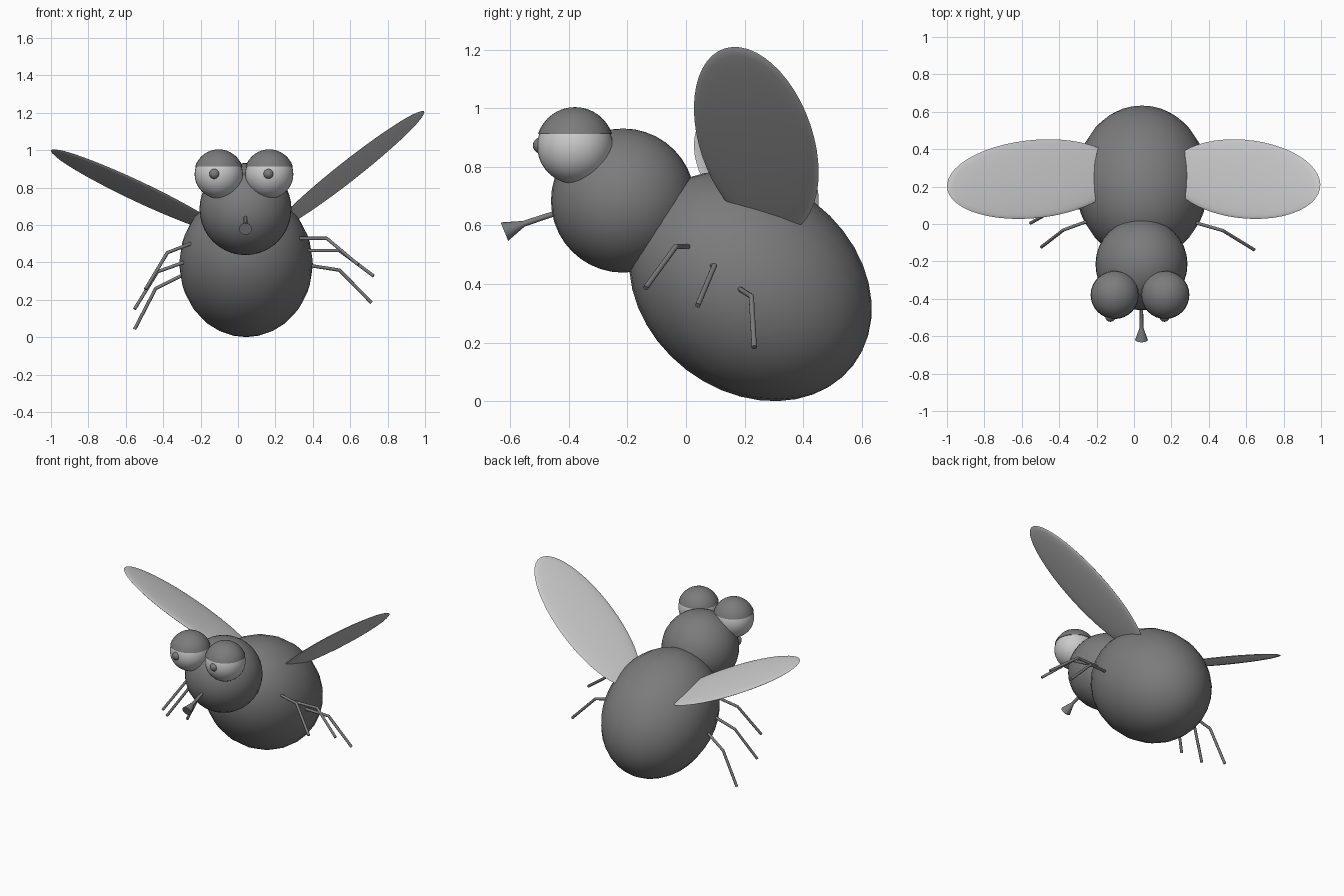
import bpy, bmesh, math
from mathutils import Vector, Matrix

if "Cube" in bpy.data.objects:
    bpy.data.objects.remove(bpy.data.objects["Cube"])

CX = 0.04  # body mid-plane

dark = bpy.data.materials.new("dark_grey")
dark.diffuse_color = (0.2, 0.2, 0.2, 1)
dark.use_nodes = True
dark.node_tree.nodes["Principled BSDF"].inputs["Base Color"].default_value = dark.diffuse_color


def finish(name, bm, mat=None, angle=40):
    bmesh.ops.recalc_face_normals(bm, faces=bm.faces)
    me = bpy.data.meshes.new(name)
    bm.to_mesh(me)
    bm.free()
    ob = bpy.data.objects.new(name, me)
    bpy.context.collection.objects.link(ob)
    if mat:
        me.materials.append(mat)
    bpy.ops.object.select_all(action='DESELECT')
    ob.select_set(True)
    bpy.context.view_layer.objects.active = ob
    bpy.ops.object.shade_smooth_by_angle(angle=math.radians(angle))
    return ob


def frame(centre, a, b, c):
    """Matrix taking the unit sphere to an ellipsoid with half-axes a, b, c."""
    m = Matrix((a, b, c)).transposed().to_4x4()
    m.translation = Vector(centre)
    return m


def ellipsoid(name, matrix, mat=None, seg=32, rings=20, cut_z=None):
    bm = bmesh.new()
    bmesh.ops.create_uvsphere(bm, u_segments=seg, v_segments=rings, radius=1)
    bm.transform(matrix)
    if cut_z is not None:
        bmesh.ops.bisect_plane(bm, geom=bm.verts[:] + bm.edges[:] + bm.faces[:],
                               plane_co=(0, 0, cut_z), plane_no=(0, 0, 1), clear_inner=True)
        bmesh.ops.holes_fill(bm, edges=[e for e in bm.edges if e.is_boundary], sides=0)
    return finish(name, bm, mat)


def ball(name, centre, r, mat=None, **kw):
    return ellipsoid(name, Matrix.Translation(centre) @ Matrix.Scale(r, 4), mat, **kw)


def tube(name, points, radii, mat, sides=10):
    """Chain of cylinders or cones with ball joints between them."""
    bm = bmesh.new()
    pts = [Vector(p) for p in points]
    for i, (p, q) in enumerate(zip(pts, pts[1:])):
        d = q - p
        m = Matrix.Translation((p + q) / 2) @ d.to_track_quat('Z', 'Y').to_matrix().to_4x4()
        bmesh.ops.create_cone(bm, cap_ends=True, segments=sides, radius1=radii[i],
                              radius2=radii[i + 1], depth=d.length, matrix=m)
    for p, r in list(zip(pts, radii))[1:-1]:
        bmesh.ops.create_uvsphere(bm, u_segments=sides, v_segments=6, radius=r,
                                  matrix=Matrix.Translation(p))
    return finish(name, bm, mat)


# Abdomen: egg tilted down towards the back, and round head
t = math.radians(-37.5)
ellipsoid("abdomen", frame((CX + 0.003, 0.22, 0.393), (0.357, 0, 0),
                           (0, -0.36 * math.sin(t), 0.36 * math.cos(t)),
                           (0, 0.443 * math.cos(t), 0.443 * math.sin(t))), dark, seg=24, rings=20)
ball("head", (CX, -0.215, 0.685), 0.246, dark)

# Eyes with half-closed lids and pupils
for side, ex, px in (("left", -0.103, -0.126), ("right", 0.167, 0.163)):
    ball(side + "_eyeball", (ex, -0.379, 0.871), 0.129)
    ball(side + "_eyelid", (ex, -0.379, 0.871), 0.133, dark, cut_z=0.912)
    ball(side + "_pupil", (px, -0.495, 0.873), 0.028, dark, seg=16, rings=10)

# Trumpet-shaped mouth
tube("proboscis", [(CX, -0.42, 0.65), (CX, -0.554, 0.606), (CX, -0.62, 0.579)],
     [0.009, 0.010, 0.034], dark, sides=16)

# Wings: thin ellipsoids at different lifts (centre, length axis, chord axis)
for side, centre, length, chord in (
        ("right", (0.592, 0.24, 0.89), (0.40, 0, 0.30), (-0.059, 0.213, -0.11)),
        ("left", (-0.536, 0.24, 0.78), (-0.457, 0, 0.203), (0.081, 0.213, -0.094))):
    thick = Vector(length).cross(Vector(chord)).normalized() * 0.018
    ellipsoid(side + "_wing", frame(centre, length, chord, thick), seg=48, rings=16)

# Legs: hip, knee, foot
legs = {
    "right_front_leg": [(0.30, 0.015, 0.528), (0.475, -0.035, 0.528), (0.643, -0.138, 0.387)],
    "right_middle_leg": [(0.34, 0.09, 0.463), (0.543, 0.097, 0.463), (0.725, 0.04, 0.327)],
    "right_back_leg": [(0.36, 0.178, 0.387), (0.543, 0.223, 0.358), (0.714, 0.233, 0.184)],
    "left_front_leg": [(-0.22, 0.025, 0.513), (-0.377, -0.032, 0.452), (-0.495, -0.123, 0.256)],
    "left_middle_leg": [(-0.26, 0.09, 0.41), (-0.43, 0.075, 0.35), (-0.553, 0.005, 0.15)],
    "left_back_leg": [(-0.27, 0.18, 0.345), (-0.44, 0.22, 0.26), (-0.553, 0.23, 0.042)],
}
for name, pts in legs.items():
    tube(name, pts, [0.009] * 3, dark)
